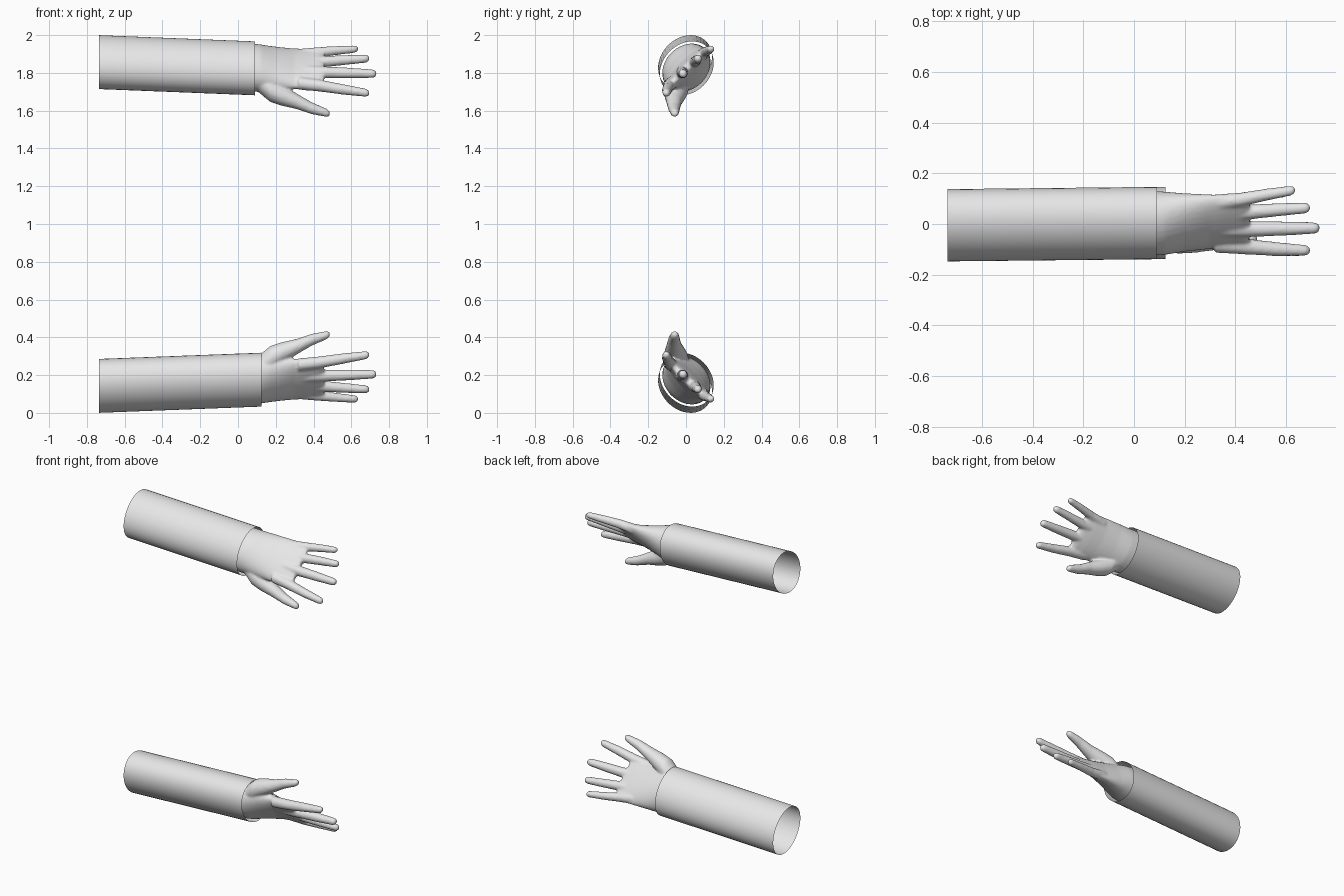
import bpy, bmesh, math

if "Cube" in bpy.data.objects:
    bpy.data.objects.remove(bpy.data.objects["Cube"])

grey = bpy.data.materials.new("plain_grey")
grey.diffuse_color = (0.8, 0.8, 0.8, 1)
grey.use_nodes = True
grey.node_tree.nodes["Principled BSDF"].inputs["Base Color"].default_value = grey.diffuse_color
D = math.sqrt(0.5)


def loft(bm, rings, seg, caps=True):
    """Skin ellipse rings (x, y, z, half_width, half_thickness); width runs along the +y+z diagonal."""
    loops = []
    for x, y, z, a, b in rings:
        loop = []
        for i in range(seg):
            t = 2 * math.pi * i / seg
            u, n = a * math.cos(t), b * math.sin(t)
            loop.append(bm.verts.new((x, y + D * (u - n), z + D * (u + n))))
        loops.append(loop)
    for p, q in zip(loops, loops[1:]):
        for i in range(seg):
            j = (i + 1) % seg
            bm.faces.new((p[i], p[j], q[j], q[i]))
    if caps:
        bm.faces.new(loops[0])
        bm.faces.new(loops[-1])


def digit(bm, points):
    """Round tapered tube (x, y, z, radius) with a domed tip."""
    rings = [(x, y, z, r, r) for x, y, z, r in points]
    (x0, y0, z0, _), (x1, y1, z1, r) = points[-2:]
    for ang in (25, 50, 70, 84):
        s = r * math.sin(math.radians(ang)) / (x1 - x0)
        c = r * math.cos(math.radians(ang))
        rings.append((x1 + s * (x1 - x0), y1 + s * (y1 - y0), z1 + s * (z1 - z0), c, c))
    loft(bm, rings, 16)


def finish(bm, name, lower):
    if lower:  # the lower arm is the upper one mirrored about z = 1
        for v in bm.verts:
            v.co.z = 2 - v.co.z
    bmesh.ops.recalc_face_normals(bm, faces=bm.faces)
    for f in bm.faces:
        f.smooth = True
    me = bpy.data.meshes.new(name)
    bm.to_mesh(me)
    bm.free()
    me.materials.append(grey)
    ob = bpy.data.objects.new(name, me)
    bpy.context.collection.objects.link(ob)
    return ob


# wedge from thick wrist to thin knuckles
PALM = [
    (0.05, 0.002, 1.828, 0.142, 0.115),
    (0.12, 0.003, 1.826, 0.142, 0.105),
    (0.20, 0.006, 1.824, 0.143, 0.078),
    (0.30, 0.009, 1.822, 0.144, 0.050),
    (0.38, 0.008, 1.822, 0.145, 0.036),
    (0.43, 0.004, 1.822, 0.138, 0.027),
    (0.455, 0.000, 1.820, 0.115, 0.017),
]
# thumb, index, middle, ring, little
DIGITS = [
    [(0.10, -0.04, 1.765, 0.06), (0.17, -0.052, 1.712, 0.066), (0.23, -0.058, 1.683, 0.057),
     (0.31, -0.063, 1.650, 0.042), (0.39, -0.063, 1.613, 0.032), (0.465, -0.060, 1.590, 0.023)],
    [(0.32, -0.080, 1.745, 0.034), (0.43, -0.088, 1.733, 0.032), (0.56, -0.099, 1.712, 0.028),
     (0.675, -0.104, 1.695, 0.022)],
    [(0.34, -0.018, 1.806, 0.035), (0.45, -0.020, 1.803, 0.032), (0.60, -0.018, 1.799, 0.028),
     (0.712, -0.016, 1.796, 0.023)],
    [(0.34, 0.040, 1.855, 0.034), (0.45, 0.047, 1.859, 0.030), (0.58, 0.057, 1.869, 0.026),
     (0.675, 0.063, 1.875, 0.022)],
    [(0.32, 0.085, 1.895, 0.032), (0.42, 0.096, 1.908, 0.028), (0.53, 0.117, 1.919, 0.024),
     (0.618, 0.131, 1.926, 0.020)],
]

for side, lower, cuff_x in (("upper", False, 0.09), ("lower", True, 0.125)):
    # open sleeve tube
    bm = bmesh.new()
    loft(bm, [(-0.737, -0.005, 1.857, 0.157, 0.127),
              (cuff_x, 0.004, 1.824, 0.157, 0.127)], 40, caps=False)
    finish(bm, side + "_sleeve", lower)

    # hand, fused into one smooth skin
    bm = bmesh.new()
    loft(bm, PALM, 32)
    for points in DIGITS:
        digit(bm, points)
    hand = finish(bm, side + "_hand", lower)
    fuse = hand.modifiers.new("fuse", 'REMESH')
    fuse.mode = 'VOXEL'
    fuse.voxel_size = 0.007
    fuse.use_smooth_shade = True
    soft = hand.modifiers.new("soften", 'SMOOTH')
    soft.factor = 0.5
    soft.iterations = 8
